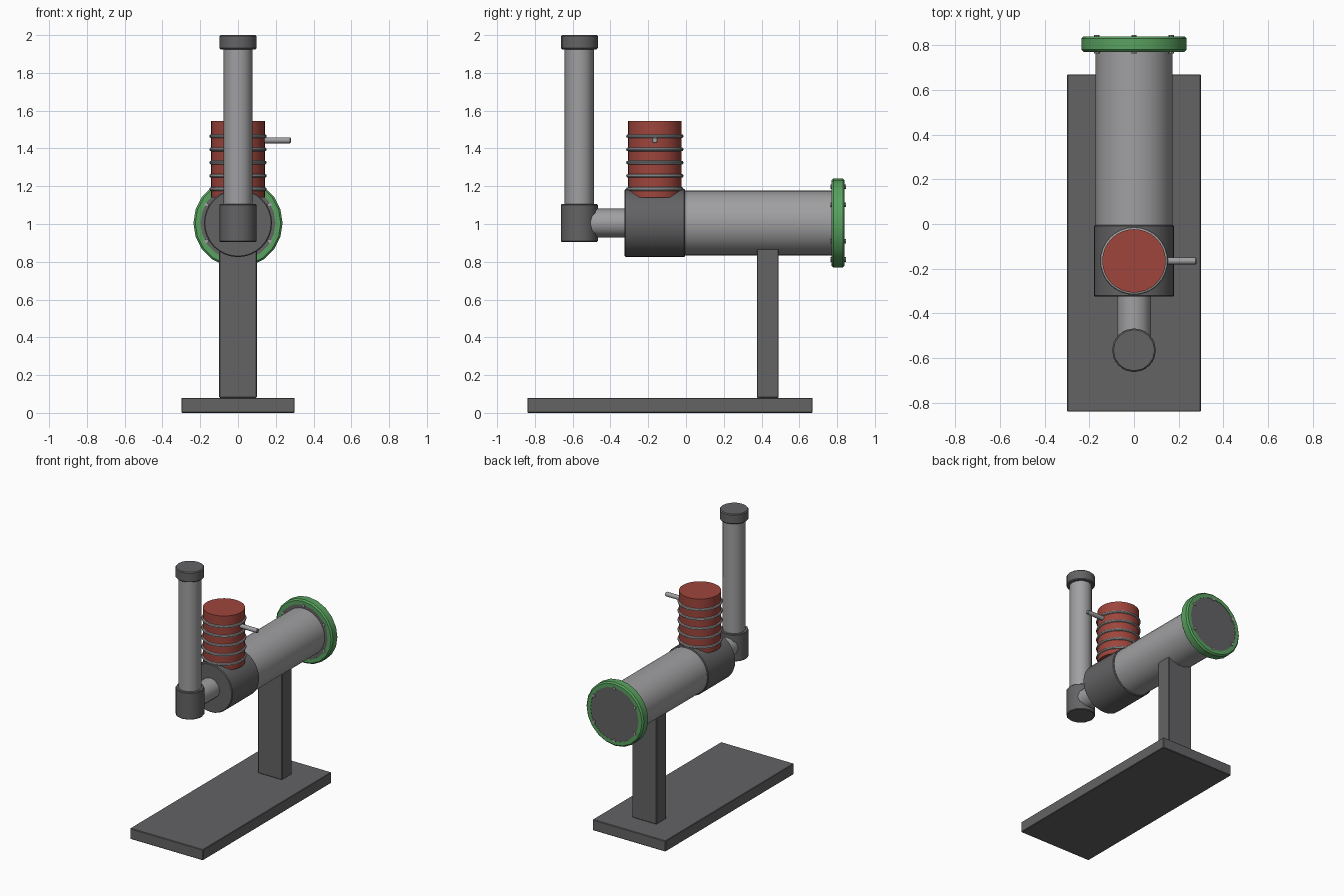
import bpy, math
from mathutils import Vector

if "Cube" in bpy.data.objects:
    bpy.data.objects.remove(bpy.data.objects["Cube"])


def material(name, r, g, b):
    m = bpy.data.materials.new(name)
    m.use_nodes = True
    m.diffuse_color = (r, g, b, 1)
    m.node_tree.nodes["Principled BSDF"].inputs["Base Color"].default_value = (r, g, b, 1)
    return m


DARK = material("dark_grey", 0.125, 0.125, 0.13)
LIGHT = material("light_grey", 0.35, 0.35, 0.36)
RED = material("red", 0.34, 0.06, 0.045)
GREEN = material("green", 0.10, 0.36, 0.115)


def finish(name, mat, bevel=0.0, smooth=True):
    ob = bpy.context.object
    ob.name = name
    ob.data.materials.append(mat)
    if smooth:
        bpy.ops.object.shade_smooth_by_angle(angle=math.radians(35))
    if bevel:
        mod = ob.modifiers.new("Soft edges", "BEVEL")
        mod.width = bevel
        mod.segments = 1
        mod.angle_limit = math.radians(50)
    return ob


def rod(name, start, end, radius, mat, sides=32, bevel=0.0):
    """Cylinder between two points."""
    a, b = Vector(start), Vector(end)
    bpy.ops.mesh.primitive_cylinder_add(
        vertices=sides, radius=radius, depth=(b - a).length, location=(a + b) / 2,
        rotation=(b - a).to_track_quat("Z", "Y").to_euler())
    return finish(name, mat, bevel)


def box(name, x, y, z, mat, bevel=0.004):
    bpy.ops.mesh.primitive_cube_add(size=1, location=(sum(x) / 2, sum(y) / 2, sum(z) / 2))
    bpy.context.object.scale = (x[1] - x[0], y[1] - y[0], z[1] - z[0])
    bpy.ops.object.transform_apply(location=False, rotation=False, scale=True)
    return finish(name, mat, bevel, smooth=False)


AXIS = 1.005      # height of the horizontal barrel
CYL_Y = -0.165    # red cylinder
PIPE_Y = -0.565   # upright pipe

# Stand
box("base_plate", (-0.3, 0.3), (-0.84, 0.67), (0, 0.08), DARK)
box("support_post", (-0.1, 0.1), (0.375, 0.49), (0.08, 0.87), DARK)

# Horizontal barrel
rod("main_barrel", (0, -0.02, AXIS), (0, 0.79, AXIS), 0.172, LIGHT)
rod("barrel_collar", (0, -0.325, AXIS), (0, -0.005, AXIS), 0.18, DARK, bevel=0.005)

# End flange: green ring around a dark disc, with bolts through the rim
rod("flange_disc", (0, 0.772, AXIS), (0, 0.838, AXIS), 0.2, DARK, 24)
profile = [(0.198, 0.77), (0.226, 0.77), (0.236, 0.78),
           (0.236, 0.83), (0.226, 0.84), (0.198, 0.84)]
N, P = 20, len(profile)
verts = [(r * math.sin(math.tau * i / N), y, AXIS + r * math.cos(math.tau * i / N))
         for i in range(N) for r, y in profile]
faces = [(i * P + j, i * P + (j + 1) % P, (i + 1) % N * P + (j + 1) % P, (i + 1) % N * P + j)
         for i in range(N) for j in range(P)]
mesh = bpy.data.meshes.new("flange_ring")
mesh.from_pydata(verts, [], faces)
ring = bpy.data.objects.new("flange_ring", mesh)
bpy.context.collection.objects.link(ring)
bpy.ops.object.select_all(action="DESELECT")
ring.select_set(True)
bpy.context.view_layer.objects.active = ring
bpy.ops.object.mode_set(mode="EDIT")
bpy.ops.mesh.select_all(action="SELECT")
bpy.ops.mesh.normals_make_consistent(inside=False)
bpy.ops.object.mode_set(mode="OBJECT")
finish("flange_ring", GREEN)

for k in range(6):
    a = math.tau * k / 6
    x, z = 0.193 * math.sin(a), AXIS + 0.193 * math.cos(a)
    rod(f"flange_bolt_{k + 1}", (x, 0.764, z), (x, 0.846, z), 0.012, LIGHT, 8)

# Red cylinder with cooling rings and a side handle
rod("red_cylinder", (0, CYL_Y, 1.14), (0, CYL_Y, 1.545), 0.142, RED)
for k in range(5):
    bpy.ops.mesh.primitive_torus_add(
        major_segments=32, minor_segments=8, major_radius=0.142, minor_radius=0.01,
        location=(0, CYL_Y, 1.185 + 0.07 * k))
    finish(f"cooling_ring_{k + 1}", LIGHT)
rod("side_handle", (0.12, CYL_Y, 1.443), (0.28, CYL_Y, 1.443), 0.016, LIGHT, 12, 0.004)

# Elbow and upright pipe
rod("connecting_pipe", (0, PIPE_Y, AXIS), (0, -0.3, AXIS), 0.076, LIGHT, 12)
rod("elbow_joint", (0, PIPE_Y, 0.905), (0, PIPE_Y, 1.105), 0.098, DARK, 12, 0.004)
rod("upright_pipe", (0, PIPE_Y, 1.05), (0, PIPE_Y, 1.95), 0.077, LIGHT, 12)
rod("pipe_cap", (0, PIPE_Y, 1.925), (0, PIPE_Y, 2.0), 0.098, DARK, 16, 0.006)
